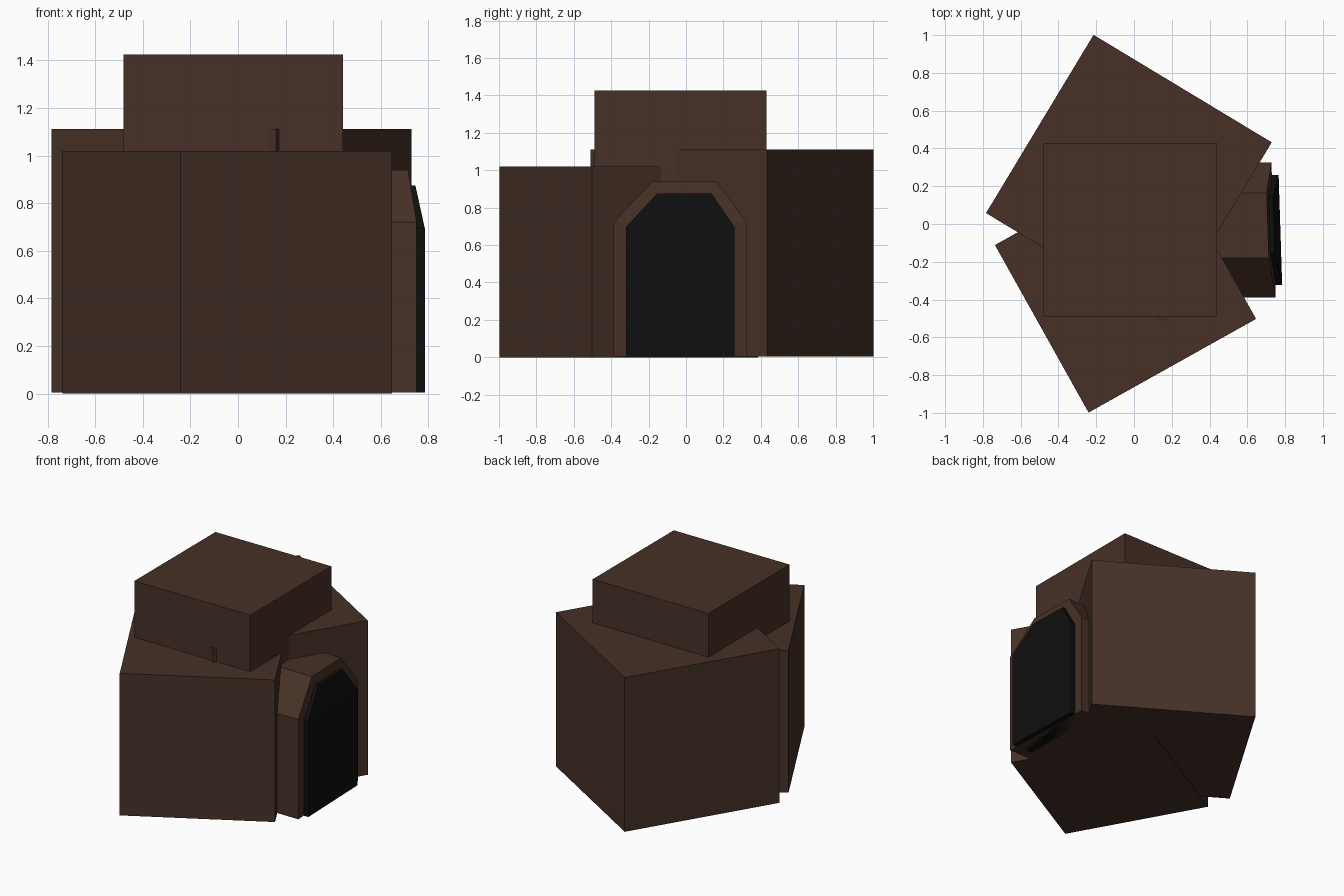
import bpy
import bmesh
from math import radians
from mathutils import Matrix

cube = bpy.data.objects.get("Cube")
if cube:
    bpy.data.objects.remove(cube, do_unlink=True)


def make_material(name, color):
    mat = bpy.data.materials.new(name)
    mat.use_nodes = True
    mat.diffuse_color = color
    mat.node_tree.nodes["Principled BSDF"].inputs["Base Color"].default_value = color
    return mat


brown = make_material("dark brown", (0.062, 0.030, 0.020, 1))
black = make_material("near black", (0.0045, 0.0045, 0.0045, 1))


def add_object(name, bm, mat):
    bmesh.ops.recalc_face_normals(bm, faces=bm.faces)
    mesh = bpy.data.meshes.new(name)
    bm.to_mesh(mesh)
    bm.free()
    mesh.materials.append(mat)
    obj = bpy.data.objects.new(name, mesh)
    bpy.context.collection.objects.link(obj)
    return obj


def block(name, center, side, bottom, top, turn):
    """Square block between two heights, turned about z."""
    bm = bmesh.new()
    place = (Matrix.Translation((*center, (bottom + top) / 2))
             @ Matrix.Rotation(radians(turn), 4, 'Z')
             @ Matrix.Diagonal((side, side, top - bottom, 1)))
    bmesh.ops.create_cube(bm, size=1, matrix=place)
    return add_object(name, bm, brown)


def arch(name, mat, front, back, y0, y1, top_y0, top_y1, shoulder, top, lean):
    """Chamfered arch facing +x, its head leaning back above the shoulders."""
    base = 0.004
    outline = [(y0, base), (y0, shoulder), (top_y0, top),
               (top_y1, top), (y1, shoulder), (y1, base)]
    skew = 0.032  # slight turn of the doorway
    bm = bmesh.new()
    fronts = [bm.verts.new((front - skew * y - (lean if z > shoulder else 0), y, z))
              for y, z in outline]
    backs = [bm.verts.new((back, y, z)) for y, z in outline]
    for ring in (fronts, backs):
        bm.faces.new((ring[0], ring[1], ring[4], ring[5]))
        bm.faces.new(ring[1:5])
    for i in range(len(outline)):
        j = (i + 1) % len(outline)
        bm.faces.new((fronts[i], fronts[j], backs[j], backs[i]))
    return add_object(name, bm, mat)


# Main building blocks
block("rear_block", (-0.027, 0.245), 1.102, 0.005, 1.112, -31.1)
block("front_block", (-0.045, -0.307), 1.016, 0.0, 1.02, 29.2)
block("upper_block", (-0.02, -0.03), 0.92, 0.505, 1.425, 0)

# Doorway
arch("door_frame", brown, 0.738, 0.32, -0.388, 0.325, -0.18, 0.165, 0.72, 0.94, 0.03)
arch("door_panel", black, 0.774, 0.62, -0.322, 0.26, -0.155, 0.137, 0.695, 0.875, 0.034)
